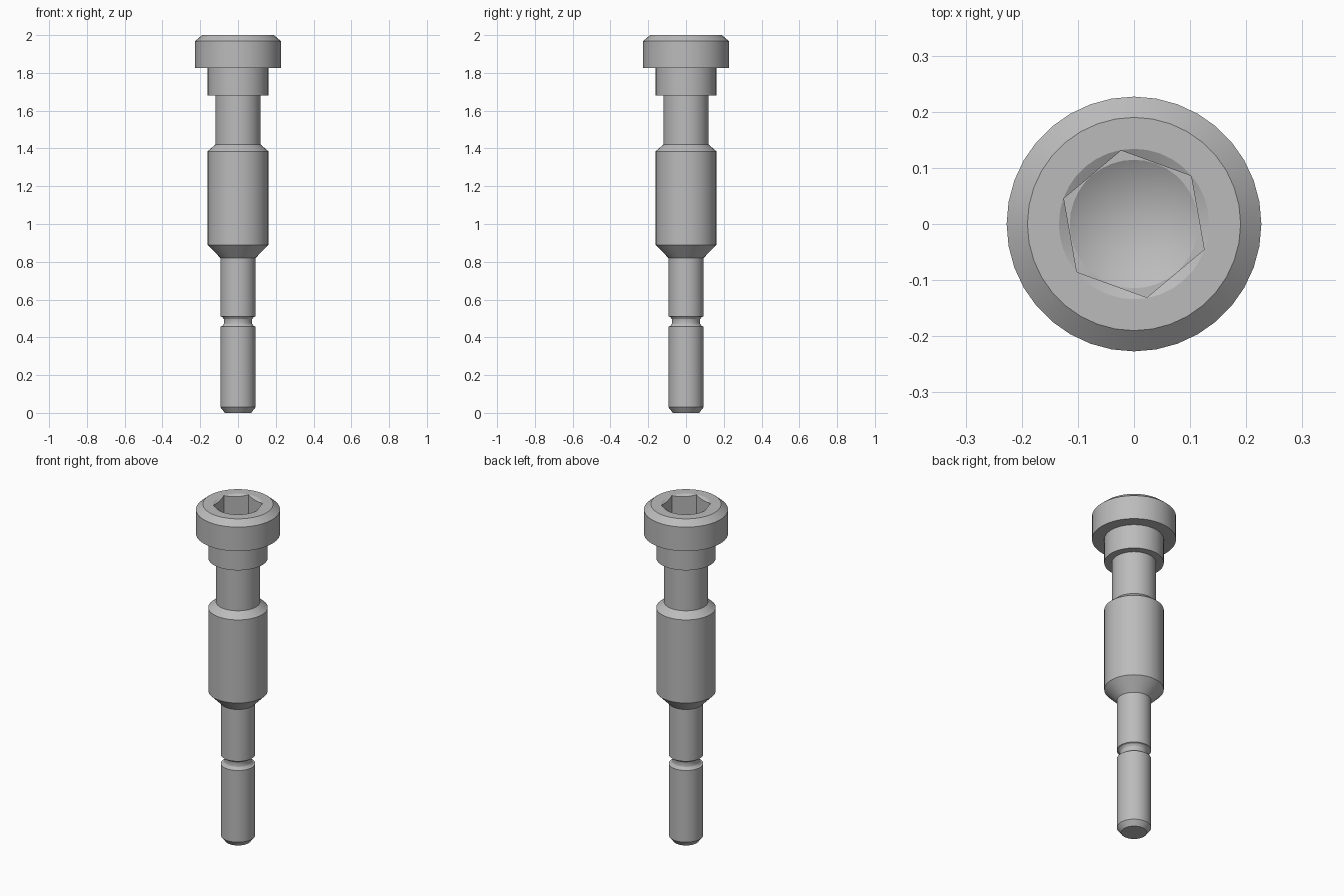
import bpy
import bmesh
import math
from mathutils import Matrix

cube = bpy.data.objects.get("Cube")
if cube:
    bpy.data.objects.remove(cube, do_unlink=True)

SEGMENTS = 36

steel = bpy.data.materials.new("grey steel")
steel.use_nodes = True
color = (0.5, 0.5, 0.5, 1)
steel.diffuse_color = color
steel.node_tree.nodes["Principled BSDF"].inputs["Base Color"].default_value = color


def lathe(name, profile, sides=SEGMENTS, turn=0.0):
    """Closed solid of revolution from (radius, height) pairs, bottom to top."""
    bm = bmesh.new()
    rings = []
    for r, z in profile:
        count = sides if r > 0 else 1
        rings.append([bm.verts.new((r * math.cos(turn + math.tau * i / sides),
                                    r * math.sin(turn + math.tau * i / sides), z))
                      for i in range(count)])
    for low, high in zip(rings, rings[1:]):
        for i in range(sides):
            j = (i + 1) % sides
            if len(low) == 1:
                bm.faces.new((low[0], high[j], high[i]))
            else:
                bm.faces.new((low[i], low[j], high[j], high[i]))
    for ring in (rings[0], rings[-1]):
        if len(ring) > 1:
            bm.faces.new(ring)
    bmesh.ops.recalc_face_normals(bm, faces=bm.faces)
    mesh = bpy.data.meshes.new(name)
    bm.to_mesh(mesh)
    bm.free()
    mesh.materials.append(steel)
    obj = bpy.data.objects.new(name, mesh)
    bpy.context.collection.objects.link(obj)
    return obj


# Rounded groove around the lower pin
pin_r, groove_z, groove_half, groove_depth = 0.093, 0.484, 0.027, 0.02
groove = [(pin_r - groove_depth * math.sin(math.pi * k / 6),
           groove_z - groove_half * math.cos(math.pi * k / 6)) for k in range(7)]

# Stepped shaft with collar and chamfered head
bolt = lathe("stepped_bolt", [
    (0.07, 0), (pin_r, 0.03), *groove, (pin_r, 0.82),
    (0.161, 0.89), (0.161, 1.385), (0.12, 1.42), (0.12, 1.68),
    (0.161, 1.68), (0.161, 1.825), (0.227, 1.825), (0.227, 1.968), (0.19, 2.0)])

# Hexagonal socket, drilled point and countersunk rim
hex_r, floor_z = 0.133, 1.85
cutters = [
    lathe("hex_cutter", [(hex_r, floor_z), (hex_r, 2.1)], 6, math.radians(40)),
    lathe("drill_cutter", [(0, floor_z - 0.067), (0.1145, floor_z), (0.1145, 1.92)]),
    lathe("rim_cutter", [(0.11, 1.987), (0.134, 2.0), (0.134, 2.05)]),
]
for cutter in cutters:
    cutter.hide_render = True
    cut = bolt.modifiers.new(cutter.name, 'BOOLEAN')
    cut.operation = 'DIFFERENCE'
    cut.solver = 'EXACT'
    cut.object = cutter

# Apply the cuts, then drop the cutters
bpy.context.view_layer.objects.active = bolt
bolt.select_set(True)
for cutter in cutters:
    bpy.ops.object.modifier_apply(modifier=cutter.name)
for cutter in cutters:
    bpy.data.objects.remove(cutter, do_unlink=True)

bpy.ops.object.shade_smooth_by_angle(angle=math.radians(25))
